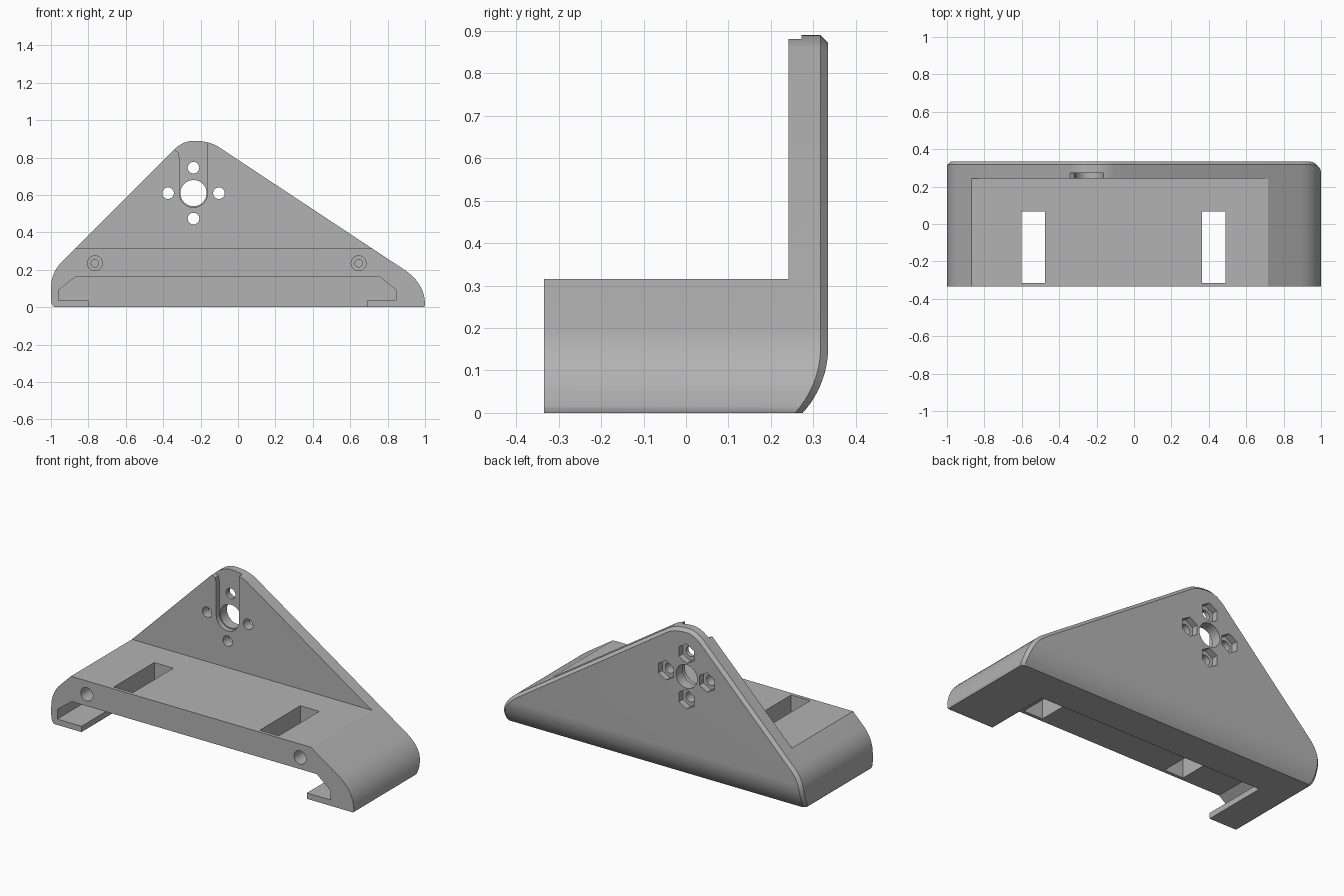
import bpy, bmesh, math
from mathutils import Vector

cube = bpy.data.objects.get("Cube")
if cube:
    bpy.data.objects.remove(cube)

grey = bpy.data.materials.new("plain_grey")
grey.use_nodes = True
grey.diffuse_color = (0.45, 0.45, 0.45, 1)
grey.node_tree.nodes["Principled BSDF"].inputs["Base Color"].default_value = grey.diffuse_color


def bend(a, b, c, n=8):
    """Points on a curve from a to c, pulled towards b."""
    a, b, c = Vector(a), Vector(b), Vector(c)
    return [a.lerp(b, i / n).lerp(b.lerp(c, i / n), i / n) for i in range(n + 1)]


def circle(x, z, r, n=32):
    return [Vector((x + r * math.sin(math.tau * i / n), z + r * math.cos(math.tau * i / n)))
            for i in range(n)]


def rect(x0, x1, z0, z1):
    return [(x0, z0), (x1, z0), (x1, z1), (x0, z1)]


def loft(bm, sections):
    """Closed solid through (outline, y) sections with equal point counts."""
    loops = [[bm.verts.new((p[0], y, p[1])) for p in pts] for pts, y in sections]
    n = len(loops[0])
    for a, b in zip(loops, loops[1:]):
        for i in range(n):
            j = (i + 1) % n
            bm.faces.new((a[i], a[j], b[j], b[i]))
    bm.faces.new(loops[0])
    bm.faces.new(loops[-1])
    bmesh.ops.recalc_face_normals(bm, faces=bm.faces)


def make_object(name, bm):
    mesh = bpy.data.meshes.new(name)
    bm.to_mesh(mesh)
    bm.free()
    mesh.materials.append(grey)
    ob = bpy.data.objects.new(name, mesh)
    bpy.context.collection.objects.link(ob)
    return ob


# Bracket outline: clockwise from the lower right-hand corner
outline = [Vector((-0.98, 0))]
outline += bend((-0.98, 0), (-1, 0.01), (-1, 0.05), 4)[1:]
outline += bend((-1, 0.1), (-1, 0.185), (-0.94, 0.245))
outline += bend((-0.35, 0.835), (-0.295, 0.89), (-0.24, 0.89))
outline += bend((-0.24, 0.89), (-0.16, 0.89), (-0.11, 0.861))[1:]
outline += bend((0.89, 0.2), (1, 0.126), (1, 0.012), 12)
outline += [Vector((0.995, 0))]

# Inset outline for the chamfer round the back
CHAMFER = 0.018
inset = []
for i, p in enumerate(outline):
    if p.y == 0:
        inset.append(Vector((p.x - math.copysign(CHAMFER, p.x), 0)))
    else:
        d = (outline[(i + 1) % len(outline)] - outline[i - 1]).normalized()
        inset.append(p + Vector((d.y, -d.x)) * CHAMFER)

bm = bmesh.new()
loft(bm, [(outline, -0.335), (outline, 0.317), (inset, 0.335)])

# Round the lower back edge
ROUND_TOP, RADIUS = 0.155, 0.23
for k in range(1, 11):
    bmesh.ops.bisect_plane(bm, geom=bm.verts[:] + bm.edges[:] + bm.faces[:],
                           plane_co=(0, 0, ROUND_TOP * k / 10), plane_no=(0, 0, 1))
for v in bm.verts:
    if v.co.y > 0.2 and v.co.z < ROUND_TOP:
        v.co.y -= RADIUS - math.sqrt(RADIUS ** 2 - (ROUND_TOP - v.co.z) ** 2)
bmesh.ops.recalc_face_normals(bm, faces=bm.faces)
bracket = make_object("bracket", bm)


def cut(profile, y0, y1):
    """Remove a prism running from y0 to y1."""
    bm = bmesh.new()
    loft(bm, [(profile, y0), (profile, y1)])
    cutter = make_object("cutter", bm)
    cutter.hide_render = True
    mod = bracket.modifiers.new("cut", 'BOOLEAN')
    mod.operation, mod.solver, mod.object = 'DIFFERENCE', 'EXACT', cutter
    bpy.context.view_layer.objects.active = bracket
    bpy.ops.object.modifier_apply(modifier=mod.name)
    bpy.data.objects.remove(cutter)


# Space in front of the upright plate
cut(rect(-1.2, 1.2, 0.315, 1.2), -0.6, 0.242)

# Rail channel with retaining lips
cut([(-0.8, -0.1), (-0.8, 0.035), (-0.96, 0.035), (-0.96, 0.092), (-0.865, 0.165),
     (0.755, 0.165), (0.845, 0.092), (0.845, 0.035), (0.69, 0.035), (0.69, -0.1)], -0.6, 0.07)

# Windows through the base
for x in (-0.538, 0.427):
    cut(rect(x - 0.063, x + 0.063, 0.1, 0.5), -0.315, 0.068)

# Stepped screw holes in the front
for x in (-0.765, 0.645):
    cut(circle(x, 0.235, 0.04), -0.6, -0.12)
    cut(circle(x, 0.235, 0.02), -0.2, -0.02)

# Cable slot and centre hole in the plate
HX, HZ = -0.238, 0.61
slot = [(HX + 0.076 * math.cos(math.pi * (1 + i / 16)), HZ + 0.076 * math.sin(math.pi * (1 + i / 16)))
        for i in range(17)]
slot += [(-0.162, 1), (-0.36, 1), (-0.345, 0.845), (-0.32, 0.83), (-0.314, 0.8)]
cut(slot, 0.1, 0.272)
cut(circle(HX, HZ, 0.07), 0.1, 0.5)

# Bolt holes with nut pockets at the back
for dx, dz in ((0, 1), (0, -1), (1, 0), (-1, 0)):
    x, z = HX + 0.136 * dx, HZ + 0.136 * dz
    cut(circle(x, z, 0.031), 0.1, 0.5)
    cut(circle(x, z, 0.058, 6), 0.297, 0.5)

# Smooth shading with sharp edges kept
bpy.ops.object.select_all(action='DESELECT')
bracket.select_set(True)
bpy.context.view_layer.objects.active = bracket
bpy.ops.object.shade_smooth_by_angle(angle=math.radians(30))
